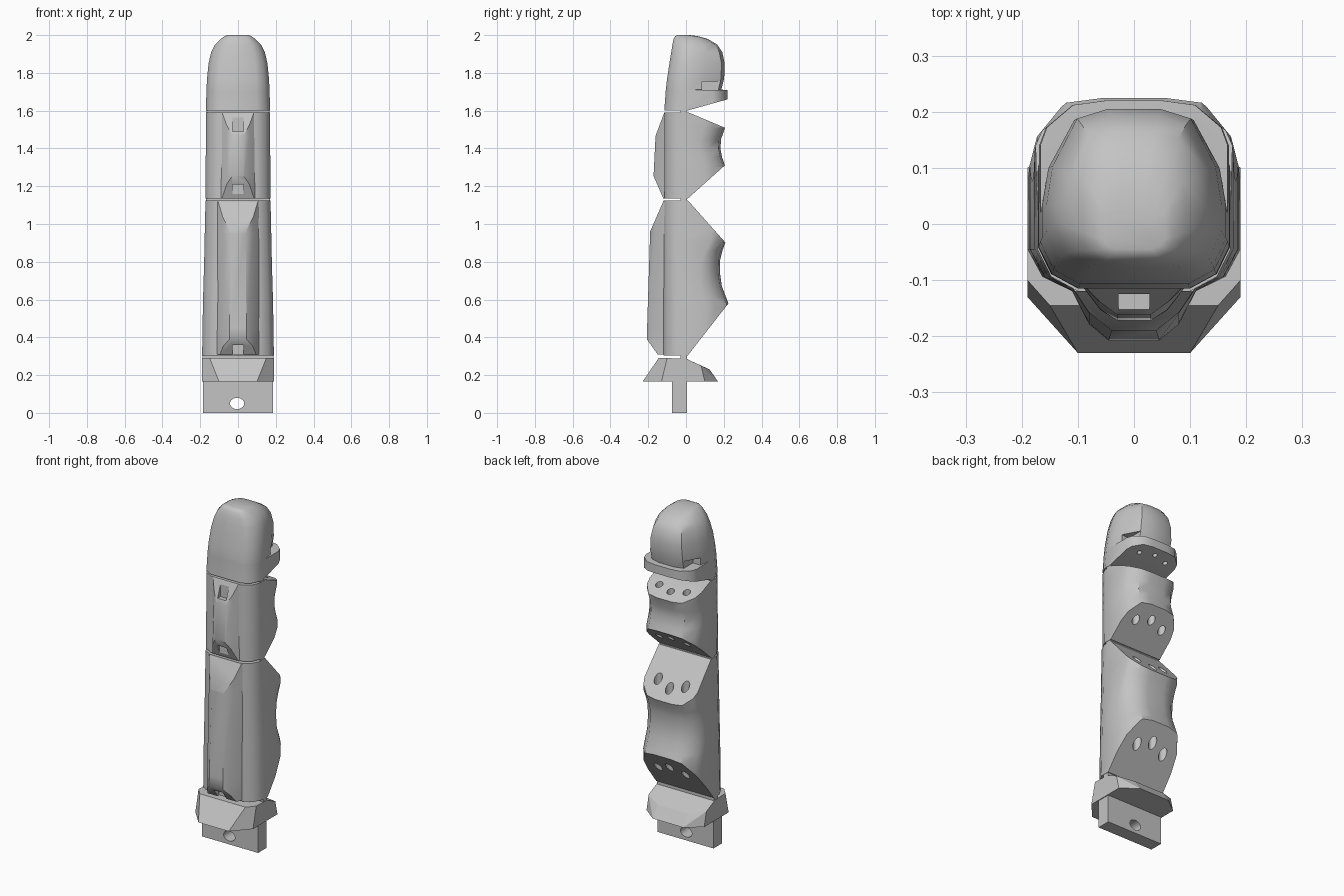
import bpy, bmesh, math
from mathutils import Matrix, Vector

if "Cube" in bpy.data.objects:
    bpy.data.objects.remove(bpy.data.objects["Cube"])

grey = bpy.data.materials.new("light_grey")
grey.use_nodes = True
grey.diffuse_color = (0.55, 0.55, 0.55, 1)
grey.node_tree.nodes["Principled BSDF"].inputs["Base Color"].default_value = (0.55, 0.55, 0.55, 1)


def finish(name, bm, smooth=False):
    bmesh.ops.recalc_face_normals(bm, faces=bm.faces)
    mesh = bpy.data.meshes.new(name)
    bm.to_mesh(mesh)
    bm.free()
    obj = bpy.data.objects.new(name, mesh)
    bpy.context.collection.objects.link(obj)
    mesh.materials.append(grey)
    bpy.ops.object.select_all(action='DESELECT')
    obj.select_set(True)
    bpy.context.view_layer.objects.active = obj
    if smooth:
        bpy.ops.object.shade_smooth_by_angle(angle=math.radians(38))
    return obj


def add_box(bm, x0, x1, y0, y1, z0, z1):
    m = Matrix.Translation(((x0 + x1) / 2, (y0 + y1) / 2, (z0 + z1) / 2))
    m = m @ Matrix.Diagonal((x1 - x0, y1 - y0, z1 - z0, 1))
    bmesh.ops.create_cube(bm, size=1, matrix=m)


def box(name, *size):
    bm = bmesh.new()
    add_box(bm, *size)
    return finish(name, bm)


def add_hole(bm, matrix, radius, depth):
    bmesh.ops.create_cone(bm, cap_ends=True, segments=20, radius1=radius,
                          radius2=radius, depth=depth, matrix=matrix)


def subtract(obj, bm):
    cutter = finish("cutter", bm)
    cutter.hide_render = True
    bpy.context.view_layer.objects.active = obj
    mod = obj.modifiers.new("cut", 'BOOLEAN')
    mod.operation = 'DIFFERENCE'
    mod.object = cutter
    bpy.ops.object.modifier_apply(modifier=mod.name)
    bpy.data.objects.remove(cutter)


def outline(w, yf, yb, c):
    """Right half of a rounded cross-section, front to back."""
    f = min(1, (yb - yf) / 0.26)
    c *= f
    return [(w * 0.58, yf), (w * 0.86, yf + 0.026 * f), (w, yf + 0.075 * f),
            (w, yb - c), (w * 0.93, yb - c * 0.6), (w * 0.65, yb - c * 0.1), (w * 0.3, yb)]


def loft(name, rings, slopes=(), smooth=True):
    """Skin mirrored half outlines, then trim by planes given as side-view lines."""
    bm = bmesh.new()
    loops = []
    for z, half in rings:
        pts = half + [(-x, y) for x, y in reversed(half)]
        loops.append([bm.verts.new((x, y, z)) for x, y in pts])
    n = len(loops[0])
    for a, b in zip(loops, loops[1:]):
        for i in range(n):
            j = (i + 1) % n
            bm.faces.new((a[i], a[j], b[j], b[i]))
    bm.faces.new(loops[0])
    bm.faces.new(loops[-1])
    for y1, z1, y2, z2 in slopes:
        bmesh.ops.bisect_plane(bm, geom=bm.verts[:] + bm.edges[:] + bm.faces[:], dist=1e-5,
                               plane_co=(0, y1, z1), plane_no=Vector((0, z1 - z2, y2 - y1)),
                               clear_outer=True)
        bmesh.ops.holes_fill(bm, edges=[e for e in bm.edges if e.is_boundary], sides=0)
    return finish(name, bm, smooth)


def tendon_holes(obj, y, z, radius, depth):
    bm = bmesh.new()
    for x in (-0.09, 0, 0.09):
        pos = (x, y - abs(x) * 0.25, z)
        add_hole(bm, Matrix.Translation(pos), radius, depth)
    subtract(obj, bm)


# Base wedge
bm = bmesh.new()
corners = [(0.19, -0.1, 0.29), (0.15, -0.145, 0.29), (0.19, 0, 0.287),
           (0.19, 0.08, 0.25), (0.1, 0.125, 0.23), (0.1, -0.23, 0.165),
           (0.19, -0.13, 0.165), (0.19, 0.1, 0.165), (0.1, 0.17, 0.165)]
for x, y, z in corners:
    bm.verts.new((x, y, z))
    bm.verts.new((-x, y, z))
bmesh.ops.convex_hull(bm, input=bm.verts[:])
bmesh.ops.dissolve_limit(bm, angle_limit=0.02, verts=bm.verts[:], edges=bm.edges[:])
finish("base_wedge", bm)

# Mounting tab with its oval hole
tab = box("mounting_tab", -0.185, 0.185, -0.075, 0.005, 0, 0.17)
bm = bmesh.new()
add_hole(bm, Matrix.Translation((-0.005, 0, 0.05)) @ Matrix.Diagonal((1.25, 1, 1, 1))
         @ Matrix.Rotation(math.pi / 2, 4, 'X'), 0.03, 0.4)
subtract(tab, bm)

# Lower segment with hollowed grip and sloped ends
lower = [(0.305, 0.19, 0.235), (0.56, 0.186, 0.232), (0.61, 0.185, 0.213), (0.67, 0.183, 0.19),
         (0.74, 0.181, 0.18), (0.81, 0.179, 0.181), (0.86, 0.178, 0.193),
         (0.91, 0.177, 0.212), (1.125, 0.172, 0.215)]
segment = loft("lower_segment",
               [(z, outline(w, -0.12, yb, 0.2 - 0.13 * z)) for z, w, yb in lower],
               [(0.01, 1.125, 0.21, 0.9), (0.225, 0.58, 0.01, 0.305)])
tendon_holes(segment, 0.155, 0.7, 0.023, 1.2)

# Lower segment ridge along the front
ridge = loft("lower_ridge",
             [(z, [(a, y), (0.08, y + 0.03), (0.12, -0.1), (0.1, -0.03)])
              for z, y, a in ((0.31, -0.21, 0.045), (0.45, -0.206, 0.045),
                              (0.95, -0.19, 0.04), (1.12, -0.185, 0.04))],
             [(-0.15, 0.31, -0.2, 0.38), (-0.19, 0.96, -0.12, 1.12)])
bm = bmesh.new()
add_box(bm, -0.03, 0.03, -0.3, -0.135, 0.2, 0.36)
subtract(ridge, bm)

# Middle segment
middle = [(1.135, 0.172, 0.21), (1.3, 0.171, 0.21), (1.35, 0.171, 0.192), (1.4, 0.17, 0.182),
          (1.45, 0.17, 0.186), (1.51, 0.17, 0.207), (1.59, 0.17, 0.21)]
segment = loft("middle_segment", [(z, outline(w, -0.115, yb, 0.11)) for z, w, yb in middle],
               [(0.01, 1.592, 0.205, 1.51), (0.205, 1.31, 0.01, 1.135)])
tendon_holes(segment, 0.145, 1.37, 0.021, 0.8)

# Middle ridge, notched at both ends
ridge = loft("middle_ridge",
             [(z, [(0.03, y), (0.06, y + 0.02), (0.1, -0.1), (0.08, -0.03)])
              for z, y in ((1.135, -0.175), (1.25, -0.172), (1.47, -0.161), (1.59, -0.158))],
             [(-0.12, 1.135, -0.17, 1.25), (-0.16, 1.47, -0.115, 1.59)])
bm = bmesh.new()
add_box(bm, -0.028, 0.028, -0.3, -0.125, 1.49, 1.7)
add_box(bm, -0.03, 0.03, -0.3, -0.13, 1.0, 1.21)
subtract(ridge, bm)

# Fingertip: flared plate below, rounded dome above
tip = [(1.6, 0.17, -0.115, 0.22, 0.08), (1.71, 0.167, -0.107, 0.22, 0.08),
       (1.711, 0.167, -0.107, 0.187, 0.17), (1.77, 0.164, -0.1, 0.202, 0.17),
       (1.85, 0.156, -0.088, 0.205, 0.17), (1.91, 0.142, -0.078, 0.192, 0.16),
       (1.95, 0.122, -0.072, 0.165, 0.14), (1.98, 0.092, -0.066, 0.115, 0.1),
       (1.995, 0.07, -0.057, 0.06, 0.07), (2.0, 0.055, -0.045, 0.02, 0.04)]
fingertip = loft("fingertip", [(r[0], outline(*r[1:])) for r in tip],
                 [(0.22, 1.66, 0.005, 1.6)])
bm = bmesh.new()
for s in (-0.18, 0.18):
    add_box(bm, s - 0.075, s + 0.075, 0.085, 0.3, 1.7105, 1.755)
subtract(fingertip, bm)
tendon_holes(fingertip, 0.175, 1.64, 0.013, 0.13)

# Flexible hinges joining the segments
for name, z, w in (("lower", 0.297, 0.188), ("middle", 1.13, 0.17), ("upper", 1.596, 0.168)):
    box(name + "_hinge", -w, w, -0.03, 0.005, z - 0.015, z + 0.015)
